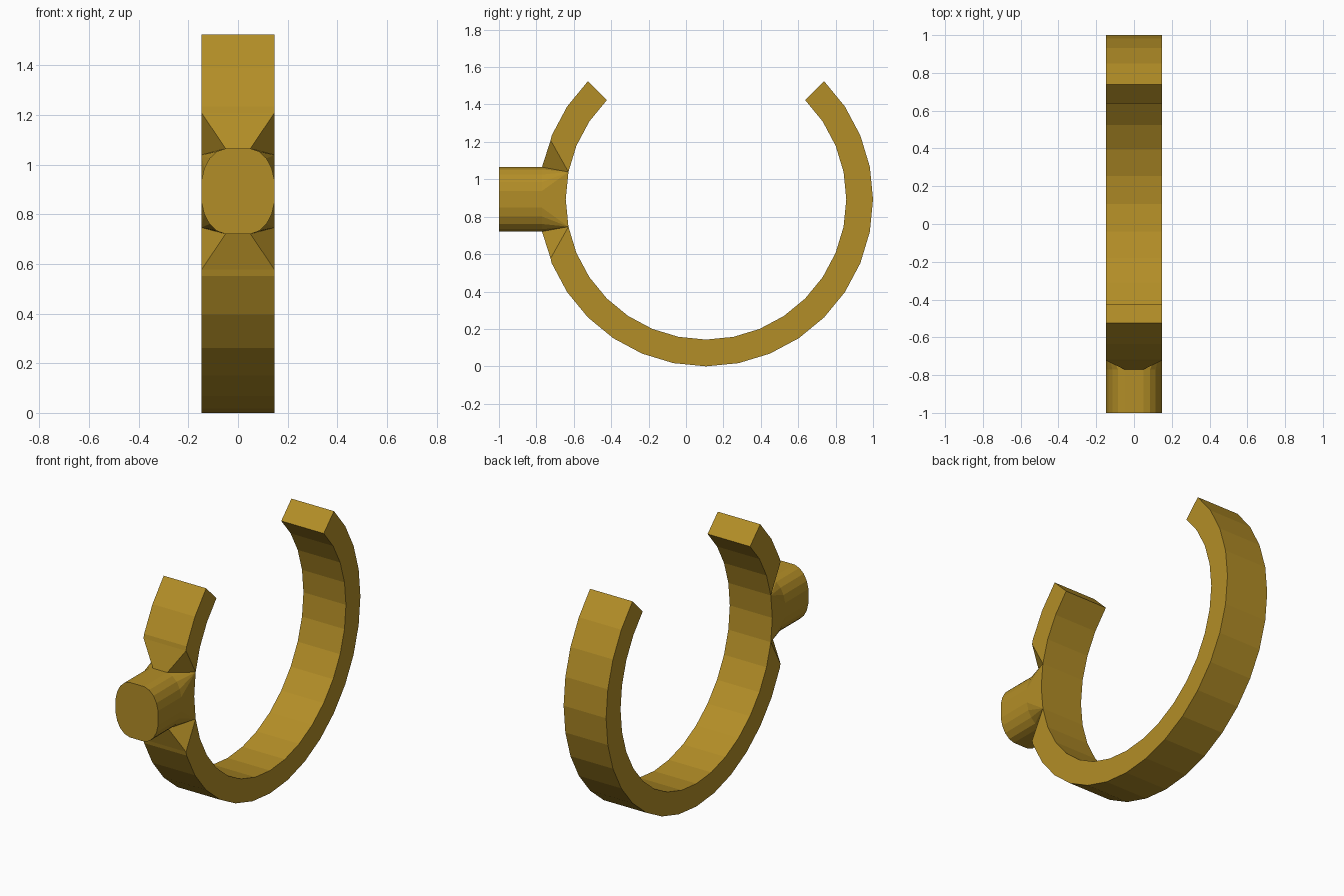
import bpy, bmesh, math

if "Cube" in bpy.data.objects:
    bpy.data.objects.remove(bpy.data.objects["Cube"])

YC, ZC, R_OUT, R_IN, W = 0.107, 0.893, 0.893, 0.75, 0.147
STEP = math.radians(11.25)          # 32-sided ring, 24 sides kept

bm = bmesh.new()


def face(*pts):
    bm.faces.new([bm.verts.new(p) for p in pts])


def ring(i, r, s):
    a = i * STEP
    return (s * W, YC + r * math.sin(a), ZC - r * math.cos(a))


# Open ring: outer wall is left out where the stub joins (segments -10 to -6)
for i in range(-12, 12):
    j = i + 1
    face(ring(i, R_IN, -1), ring(i, R_IN, 1), ring(j, R_IN, 1), ring(j, R_IN, -1))
    if not -10 <= i < -6:
        face(ring(i, R_OUT, -1), ring(j, R_OUT, -1), ring(j, R_OUT, 1), ring(i, R_OUT, 1))
        for s in (-1, 1):
            face(ring(i, R_OUT, s), ring(j, R_OUT, s), ring(j, R_IN, s), ring(i, R_IN, s))

# Ring end caps
for i in (-12, 12):
    face(ring(i, R_OUT, -1), ring(i, R_OUT, 1), ring(i, R_IN, 1), ring(i, R_IN, -1))

# Stub profile, one quarter from the flat top round to the flat side
quarter = [(0.05, 0.172), (0.085, 0.160), (0.115, 0.132), (0.136, 0.092), (W, 0.045)]
Y_TIP, Y_BASE = -1.0, -0.77


def stub(k, s, t, y):
    return (s * quarter[k][0], y, ZC + t * quarter[k][1])


# Stub front cap and walls
loop = [(k, 1, 1) for k in range(5)] + [(k, 1, -1) for k in range(4, -1, -1)]
loop += [(k, -1, -1) for k in range(5)] + [(k, -1, 1) for k in range(4, -1, -1)]
face(*[stub(*p, Y_TIP) for p in loop])
for p, q in zip(loop, loop[1:] + loop[:1]):
    face(stub(*p, Y_TIP), stub(*q, Y_TIP), stub(*q, Y_BASE), stub(*p, Y_BASE))

# Transition between stub and ring
for t, far, near in ((1, -10, -9), (-1, -6, -7)):
    def crop(s):
        return (s * W, -0.724, ZC + t * 0.316)
    face(ring(far, R_OUT, -1), ring(far, R_OUT, 1), crop(1), crop(-1))
    face(crop(-1), crop(1), stub(0, 1, t, Y_BASE), stub(0, -1, t, Y_BASE))
    for s in (-1, 1):
        inner = ring(near, R_IN, s)
        face(ring(far, R_OUT, s), crop(s), inner, ring(far, R_IN, s))
        face(crop(s), stub(0, s, t, Y_BASE), inner)
        for k in range(4):
            face(stub(k, s, t, Y_BASE), stub(k + 1, s, t, Y_BASE), inner)
        face(stub(4, s, t, Y_BASE), ring(-8, R_IN, s), inner)
for s in (-1, 1):
    face(stub(4, s, 1, Y_BASE), stub(4, s, -1, Y_BASE), ring(-8, R_IN, s))

bmesh.ops.remove_doubles(bm, verts=bm.verts, dist=0.0005)
bmesh.ops.recalc_face_normals(bm, faces=bm.faces)
mesh = bpy.data.meshes.new("clip_ring")
bm.to_mesh(mesh)
bm.free()
clip = bpy.data.objects.new("clip_ring", mesh)
bpy.context.collection.objects.link(clip)

# Gold material
gold = bpy.data.materials.new("gold")
gold.diffuse_color = (0.45, 0.27, 0.02, 1)
gold.use_nodes = True
gold.node_tree.nodes["Principled BSDF"].inputs["Base Color"].default_value = gold.diffuse_color
mesh.materials.append(gold)
